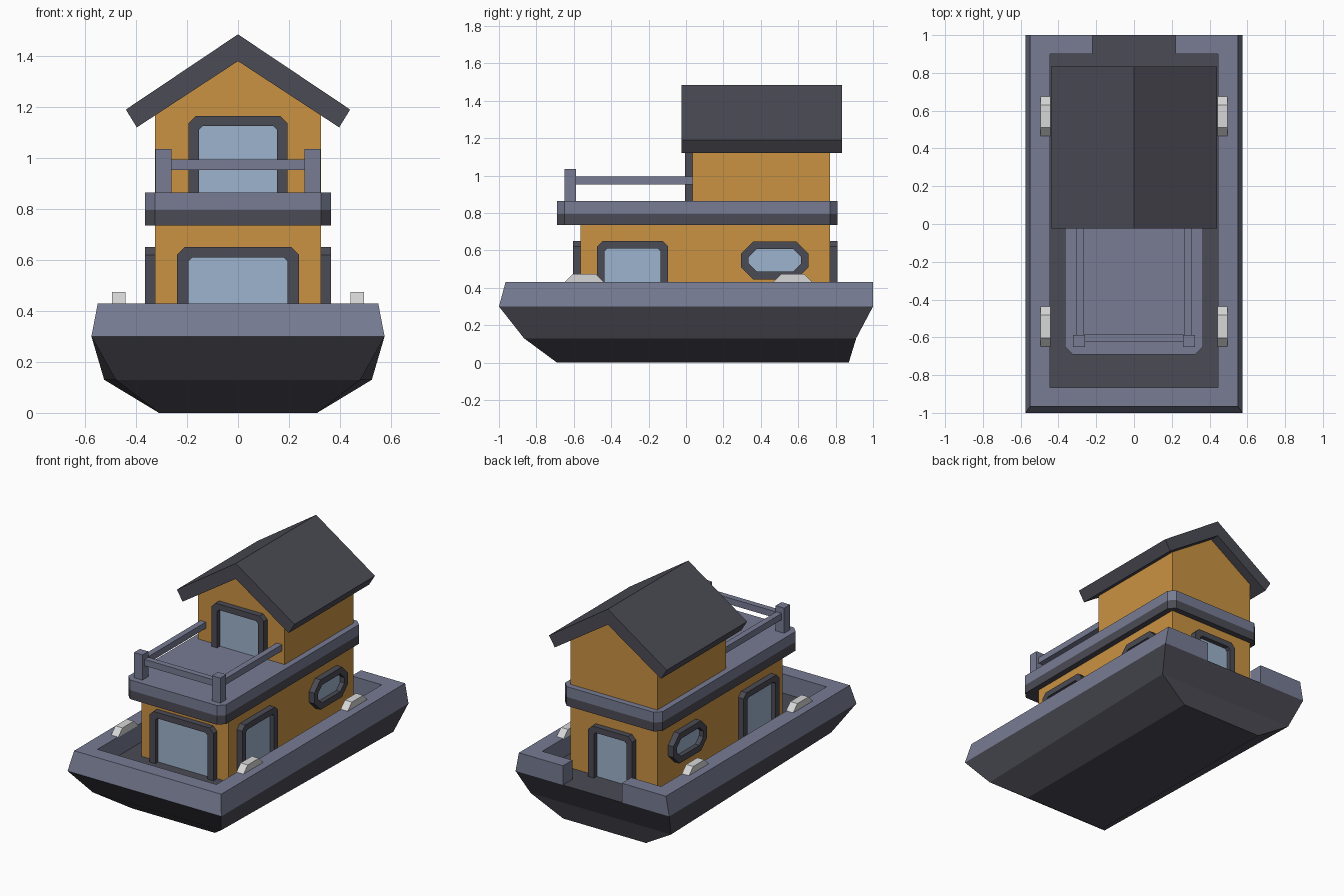
import bpy, bmesh

if "Cube" in bpy.data.objects:
    bpy.data.objects.remove(bpy.data.objects["Cube"])


def material(name, rgb):
    m = bpy.data.materials.new(name)
    m.diffuse_color = (*rgb, 1)
    m.use_nodes = True
    m.node_tree.nodes["Principled BSDF"].inputs["Base Color"].default_value = m.diffuse_color
    return m


LIGHT = material("slate_grey", (0.185, 0.2, 0.29))
DARK = material("charcoal", (0.07, 0.07, 0.09))
ORANGE = material("orange_wall", (0.59, 0.29, 0.055))
GLASS = material("pale_blue_glass", (0.34, 0.455, 0.61))
WHITE = material("pale_grey", (0.68, 0.68, 0.68))


def finish(name, bm, *mats):
    bmesh.ops.recalc_face_normals(bm, faces=bm.faces)
    me = bpy.data.meshes.new(name)
    bm.to_mesh(me)
    bm.free()
    ob = bpy.data.objects.new(name, me)
    bpy.context.collection.objects.link(ob)
    for m in mats:
        me.materials.append(m)
    return ob


def loft(name, rings, *mats, split=None):
    """Closed solid through rings of equal point count; split = height where material 2 begins."""
    bm = bmesh.new()
    vs = [[bm.verts.new(p) for p in r] for r in rings]
    n = len(vs[0])
    for a, b in zip(vs, vs[1:]):
        for i in range(n):
            j = (i + 1) % n
            bm.faces.new((a[i], a[j], b[j], b[i]))
    bm.faces.new(vs[0][::-1])
    bm.faces.new(vs[-1])
    if split is not None:
        for f in bm.faces:
            f.material_index = int(f.calc_center_median().z > split)
    return finish(name, bm, *mats)


def box(name, x0, x1, y0, y1, z0, z1, mat):
    return loft(name, [rect(x0, x1, y0, y1, z) for z in (z0, z1)], mat)


def rect(x0, x1, y0, y1, z):
    return [(x0, y0, z), (x1, y0, z), (x1, y1, z), (x0, y1, z)]


def chamfered(u0, u1, v0, v1, c):
    return [(u0 + c, v0), (u1 - c, v0), (u1, v0 + c), (u1, v1 - c),
            (u1 - c, v1), (u0 + c, v1), (u0, v1 - c), (u0, v0 + c)]


def arch(u0, u1, v0, v1, c):
    return [(u0, v0), (u0, v1 - c), (u0 + c, v1), (u1 - c, v1), (u1, v1 - c), (u1, v0)]


def opening(name, outer, inner, place, closed):
    """Raised frame between two outlines, with a glass plate inside."""
    bm = bmesh.new()
    loops = [[bm.verts.new(place(u, v, d)) for u, v in o]
             for o, d in ((outer, 0), (outer, 0.04), (inner, 0.04), (inner, 0))]
    n = len(outer)
    for k in range(4):
        a, b = loops[k], loops[(k + 1) % 4]
        for i in range(n if closed else n - 1):
            j = (i + 1) % n
            bm.faces.new((a[i], a[j], b[j], b[i]))
    if not closed:
        for i in (0, n - 1):
            bm.faces.new([l[i] for l in loops])
    finish(name + "_frame", bm, DARK)
    loft(name + "_glass", [[place(u, v, d) for u, v in inner] for d in (0.0, 0.009)], GLASS)


# Lower hull with the dark deck on top
hull = loft("hull", [rect(-0.31, 0.31, -0.69, 0.87, 0),
                     [(-0.48, -0.866, 0.13), (0.48, -0.866, 0.13),
                      (0.525, 0.91, 0.13), (-0.525, 0.91, 0.13)],
                     rect(-0.575, 0.575, -1, 1, 0.30)], DARK)

# Raised rim around the deck, open at the stern
half = [(0.22, 0.9), (0.22, 1.0), (0.575, 1.0), (0.575, -1.0)]
inner = [(-0.445, -0.865), (0.445, -0.865)]
low = half + [(-x, y) for x, y in half[::-1]] + [(-0.445, 0.9)] + inner + [(0.445, 0.9)]
high = [(x * 0.55 / 0.575 if abs(x) > 0.5 else x, -0.965 if y < -0.9 else y) for x, y in low]
loft("hull_rim", [[(x, y, 0.30) for x, y in low], [(x, y, 0.43) for x, y in high]], LIGHT)

# Lower cabin
box("lower_cabin", -0.325, 0.325, -0.565, 0.77, 0.30, 0.74, ORANGE)

# Upper deck slab: dark below, light above
plan = chamfered(-0.365, 0.365, -0.69, 0.81, 0.04)
loft("upper_deck", [[(x, y, z) for x, y in plan] for z in (0.735, 0.795, 0.865)],
     DARK, LIGHT, split=0.795)

# Upper cabin with gable ends
gable = [(-0.325, 0.86), (0.325, 0.86), (0.325, 1.17), (0, 1.381), (-0.325, 1.17)]
loft("upper_cabin", [[(x, y, z) for x, z in gable] for y in (0.035, 0.77)], ORANGE)

# Pitched roof
roof = [(-0.44, 1.19), (0, 1.485), (0.44, 1.19), (0.397, 1.12), (0, 1.38), (-0.397, 1.12)]
loft("roof", [[(x, y, z) for x, z in roof] for y in (-0.025, 0.835)], DARK)

# Doors and windows
opening("front_door", arch(-0.24, 0.24, 0.30, 0.65, 0.03), arch(-0.195, 0.195, 0.30, 0.61, 0.015),
        lambda u, v, d: (u, -0.565 - d, v), False)
opening("balcony_door", arch(-0.195, 0.195, 0.865, 1.165, 0.03),
        arch(-0.153, 0.153, 0.865, 1.125, 0.015), lambda u, v, d: (u, 0.035 - d, v), False)
opening("rear_door", arch(-0.165, 0.165, 0.30, 0.65, 0.03), arch(-0.122, 0.122, 0.30, 0.61, 0.015),
        lambda u, v, d: (u, 0.77 + d, v), False)
for s, side in ((1, "right"), (-1, "left")):
    def wall(u, v, d, s=s):
        return (s * (0.325 + d), u, v)
    opening(side + "_door", arch(-0.475, -0.095, 0.30, 0.65, 0.03),
            arch(-0.435, -0.135, 0.30, 0.61, 0.015), wall, False)
    opening(side + "_window", chamfered(0.295, 0.655, 0.445, 0.648, 0.065),
            chamfered(0.335, 0.615, 0.487, 0.607, 0.042), wall, True)

    # Balcony posts and side rails
    box(side + "_post", *sorted((s * 0.26, s * 0.323)), -0.65, -0.587, 0.865, 1.035, LIGHT)
    box(side + "_rail", *sorted((s * 0.265, s * 0.305)), -0.59, 0.037, 0.952, 0.995, LIGHT)

    # Mooring cleats on the rim
    for yc, end in ((-0.543, "front"), (0.57, "rear")):
        prof = [(-0.107, 0.428), (0.107, 0.428), (0.06, 0.475), (-0.06, 0.475)]
        loft(f"{side}_{end}_cleat",
             [[(s * x, yc + y, z) for y, z in prof] for x in (0.442, 0.495)], WHITE)

# Front balcony rail
box("front_rail", -0.262, 0.262, -0.625, -0.585, 0.952, 0.995, LIGHT)
